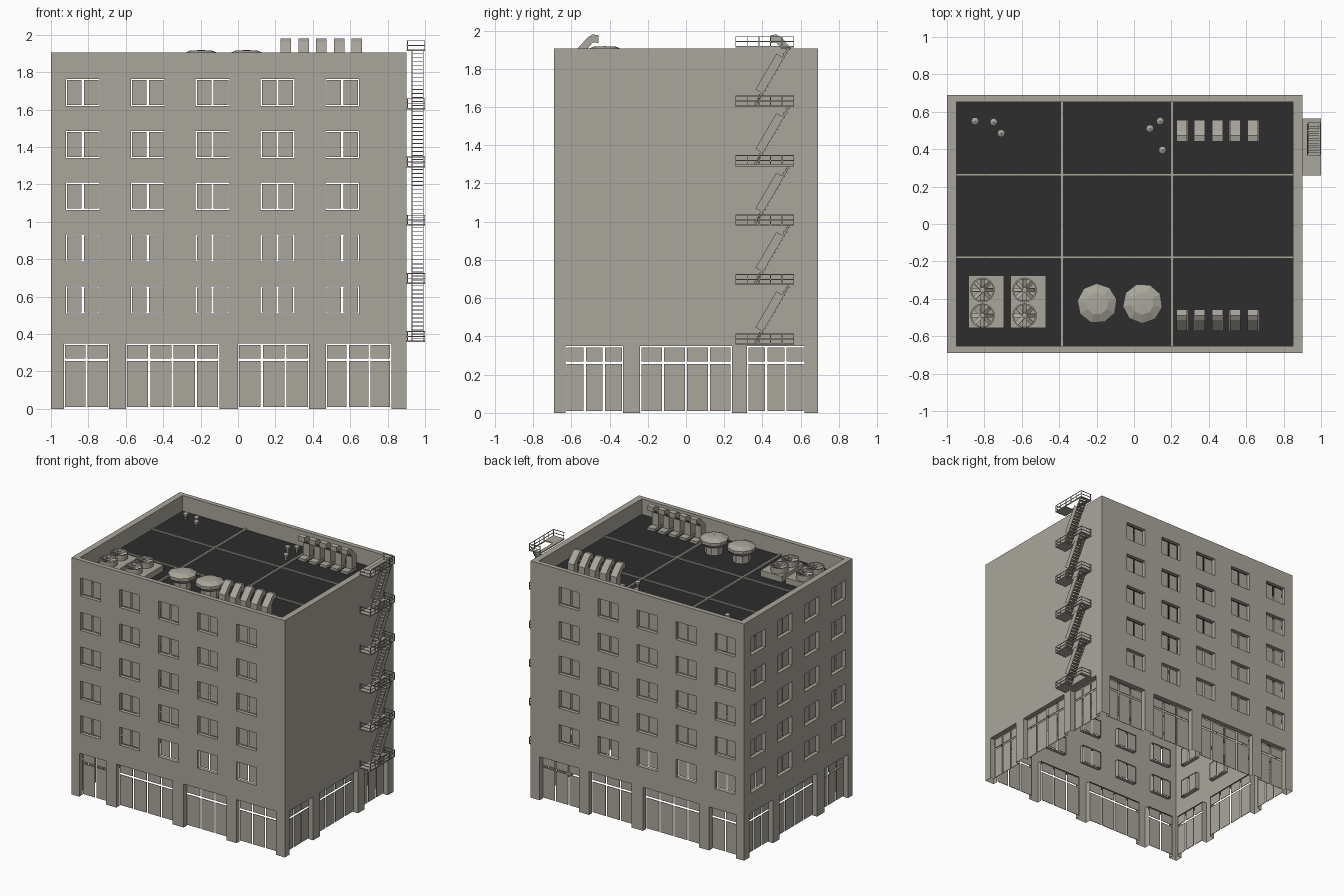
import bpy, bmesh, math
from mathutils import Vector, Matrix

if "Cube" in bpy.data.objects:
    bpy.data.objects.remove(bpy.data.objects["Cube"])

def mat(name, c):
    m = bpy.data.materials.new(name)
    m.diffuse_color = (*c, 1)
    m.use_nodes = True
    m.node_tree.nodes["Principled BSDF"].inputs["Base Color"].default_value = m.diffuse_color
    return m

STONE = mat("warm_grey_stone", (0.40, 0.385, 0.33))
TAR = mat("dark_roof_tar", (0.026, 0.026, 0.026))
X0, X1, Y, TOP, ROOF = -1.0, 0.9, 0.69, 1.905, 1.78

def finish(bm, name, m=STONE):
    me = bpy.data.meshes.new(name)
    bm.to_mesh(me)
    bm.free()
    me.materials.append(m)
    ob = bpy.data.objects.new(name, me)
    bpy.context.collection.objects.link(ob)
    return ob

def box(bm, x0, x1, y0, y1, z0, z1):
    mx = Matrix.Translation(((x0+x1)/2, (y0+y1)/2, (z0+z1)/2)) @ \
        Matrix.Diagonal((abs(x1-x0), abs(y1-y0), abs(z1-z0), 1))
    bmesh.ops.create_cube(bm, size=1, matrix=mx)

def bar(bm, a, b, w, h):
    """Rectangular bar from a to b."""
    a, b = Vector(a), Vector(b)
    d = b - a
    mx = Matrix.Translation((a+b)/2) @ d.to_track_quat('Y', 'Z').to_matrix().to_4x4() @ \
        Matrix.Diagonal((w, d.length, h, 1))
    bmesh.ops.create_cube(bm, size=1, matrix=mx)

def lathe(bm, cx, cy, prof, n, turn=0.0):
    rings = [[bm.verts.new((cx + r*math.cos(turn + 2*math.pi*i/n),
                            cy + r*math.sin(turn + 2*math.pi*i/n), z)) for i in range(n)]
             for r, z in prof]
    for a, b in zip(rings, rings[1:]):
        for i in range(n):
            j = (i+1) % n
            bm.faces.new((a[i], a[j], b[j], b[i]))
    return rings

# ---- walls: sheet with openings, reveals and loose glass panes ----
def wall(name, at, out, u0, u1, shops, wins):
    holes = [(a, b, 0.0, 0.35, n, 0.04) for a, b, n in shops]
    holes += [(c-0.09, c+0.09, 0.51+0.277*k, 0.655+0.277*k, 2, 0.03)
              for c in wins for k in range(5)]
    us = sorted({u0, u1} | {h[0] for h in holes} | {h[1] for h in holes})
    zs = sorted({0.0, TOP} | {h[2] for h in holes} | {h[3] for h in holes})
    bm = bmesh.new()

    def quad(pts):
        return bm.faces.new([bm.verts.new(at(*p)) for p in pts])
    for a, b in zip(us, us[1:]):
        for c, d in zip(zs, zs[1:]):
            mu, mz = (a+b)/2, (c+d)/2
            if any(h[0] < mu < h[1] and h[2] < mz < h[3] for h in holes):
                continue
            f = quad([(a, c, 0), (b, c, 0), (b, d, 0), (a, d, 0)])
            f.normal_update()
            if f.normal.dot(Vector(out)) < 0:
                f.normal_flip()
    bmesh.ops.remove_doubles(bm, verts=bm.verts, dist=1e-5)
    flip = Vector(at(1, 0, 0)) - Vector(at(0, 0, 0))
    right = flip.cross(Vector((0, 0, 1))).dot(Vector(out)) > 0
    for a, b, c, d, n, dep in holes:
        loop = [(a, c), (b, c), (b, d), (a, d)]
        for i in range(4):
            if i == 0 and c == 0:
                continue
            p, q = loop[i], loop[(i+1) % 4]
            f = quad([(*p, 0), (*q, 0), (*q, dep), (*p, dep)])
            if not right:
                f.normal_flip()
    finish(bm, name + "_wall")
    bm = bmesh.new()
    for a, b, c, d, n, dep in holes:
        g = 0.006
        rows = [(0.01, 0.255), (0.27, 0.341)] if c == 0 else [(c+g, d-g)]
        w = (b-a)/n
        for i in range(n):
            for z0, z1 in rows:
                p = at(a + i*w + g, z0, dep-0.004)
                q = at(a + (i+1)*w - g, z1, dep)
                box(bm, p[0], q[0], p[1], q[1], z0, z1)
    finish(bm, name + "_panes")

LONG = [(-0.93, -0.69, 2), (-0.60, -0.10, 4), (0.0, 0.38, 3), (0.47, 0.82, 3)]
SHORT = [(-0.63, -0.33, 3), (-0.24, 0.24, 4), (0.32, 0.62, 3)]
LWIN = [-0.83 + 0.347*i for i in range(5)]
wall("front", lambda u, z, d: (u, -Y+d, z), (0, -1, 0), X0, X1, LONG, LWIN)
wall("back", lambda u, z, d: (u, Y-d, z), (0, 1, 0), X0, X1, LONG, LWIN)
wall("right", lambda u, z, d: (X1-d, u, z), (1, 0, 0), -Y, Y, SHORT, [])
wall("left", lambda u, z, d: (X0+d, u, z), (-1, 0, 0), -Y, Y, SHORT, [-0.51, -0.17, 0.17, 0.51])

# ---- parapet: top rim and inner faces ----
t, ty = 0.05, 0.037
bm = bmesh.new()
rings = []
for i, z in ((0, TOP), (1, TOP), (1, ROOF)):
    a, b, c = X0 + i*t, X1 - i*t, Y - i*ty
    rings.append([bm.verts.new(p) for p in ((a, -c, z), (b, -c, z), (b, c, z), (a, c, z))])
for r, s in zip(rings, rings[1:]):
    for i in range(4):
        j = (i+1) % 4
        bm.faces.new((r[i], r[j], s[j], s[i]))
finish(bm, "parapet")

# ---- roof deck and seams ----
bm = bmesh.new()
bm.faces.new([bm.verts.new(p) for p in ((X0+t, -Y+ty, ROOF), (X1-t, -Y+ty, ROOF),
                                        (X1-t, Y-ty, ROOF), (X0+t, Y-ty, ROOF))])
finish(bm, "roof_deck", TAR)
bm = bmesh.new()
for x in (-0.385, 0.203):
    box(bm, x-0.008, x+0.008, -Y+ty, Y-ty, ROOF, ROOF+0.012)
for y in (-0.178, 0.263):
    box(bm, X0+t, X1-t, y-0.007, y+0.007, ROOF, ROOF+0.011)
finish(bm, "roof_seams")

# ---- cooling units with fans ----
for k, (a, b) in enumerate(((-0.885, -0.695), (-0.66, -0.47))):
    bm = bmesh.new()
    box(bm, a, b, -0.555, -0.275, ROOF, 1.828)
    cx = a + 0.075
    for cy in (-0.353, -0.49):
        lathe(bm, cx, cy, [(0.066, 1.828), (0.066, 1.872), (0.058, 1.872), (0.058, 1.828)], 16)
        lathe(bm, cx, cy, [(0.014, 1.828), (0.014, 1.866), (0.0005, 1.868)], 8)
        for i in range(8):
            mx = Matrix.Translation((cx, cy, 1.855)) @ Matrix.Rotation(i*math.pi/4, 4, 'Z') @ \
                Matrix.Translation((0.034, 0, 0)) @ Matrix.Rotation(0.6, 4, 'X') @ \
                Matrix.Diagonal((0.046, 0.024, 0.003, 1))
            bmesh.ops.create_cube(bm, size=1, matrix=mx)
    finish(bm, "cooling_unit_%d" % (k+1))

# ---- large mushroom vents ----
for k, cx in enumerate((-0.197, 0.046)):
    bm = bmesh.new()
    lathe(bm, cx, -0.425, [(0.07, ROOF), (0.07, 1.85), (0.09, 1.85), (0.107, 1.872), (0.107, 1.895),
                           (0.06, 1.915), (0.0005, 1.918)], 9, 0.2 + 0.3*k)
    finish(bm, "mushroom_vent_%d" % (k+1))

# ---- small capped pipes ----
bm = bmesh.new()
for cx, cy in ((-0.85, 0.55), (-0.75, 0.545), (-0.71, 0.485),
               (0.085, 0.51), (0.14, 0.55), (0.152, 0.395)):
    lathe(bm, cx, cy, [(0.012, ROOF), (0.012, 1.812), (0.021, 1.812), (0.021, 1.828),
                       (0.0005, 1.84)], 8)
finish(bm, "capped_pipes")

# ---- gooseneck ducts, one row facing back and one facing front ----
PROF = [(0, ROOF), (0, 1.9), (0.06, 1.965), (0.085, 1.98), (0.115, 1.975),
        (0.115, 1.935), (0.085, 1.938), (0.055, 1.9), (0.055, ROOF)]
for name, base, s in (("front_ducts", -0.573, 1), ("back_ducts", 0.557, -1)):
    bm = bmesh.new()
    for i in range(5):
        cx = 0.256 + 0.095*i
        f = bm.faces.new([bm.verts.new((cx-0.028, base + s*u, z)) for u, z in PROF])
        ext = bmesh.ops.extrude_face_region(bm, geom=[f])['geom']
        bmesh.ops.translate(bm, vec=(0.056, 0, 0),
                            verts=[v for v in ext if isinstance(v, bmesh.types.BMVert)])
        y0, y1 = sorted((base, base + s*0.115))
        box(bm, cx-0.032, cx+0.032, y0, y1, ROOF, ROOF+0.02)
    bmesh.ops.recalc_face_normals(bm, faces=bm.faces)
    finish(bm, name)

# ---- fire escape: platforms, railings and stairs ----
for k in range(6):
    z = 0.357 + 0.311*k
    bm = bmesh.new()
    box(bm, 0.9, 1.0, 0.258, 0.368, z, z+0.008)
    box(bm, 0.9, 0.928, 0.368, 0.565, z, z+0.008)
    box(bm, 0.928, 1.0, 0.54, 0.565, z, z+0.008)
    box(bm, 0.994, 1.0, 0.368, 0.54, z, z+0.008)
    finish(bm, "escape_platform_%d" % (k+1))
    bm = bmesh.new()
    for h in (0.03, 0.056):
        bar(bm, (0.998, 0.258, z+h), (0.998, 0.565, z+h), 0.004, 0.004)
        for y in (0.26, 0.563):
            bar(bm, (0.9, y, z+h), (1.0, y, z+h), 0.004, 0.004)
    for i in range(6):
        y = 0.26 + 0.0606*i
        box(bm, 0.996, 1.0, y-0.002, y+0.002, z, z+0.058)
    for y in (0.26, 0.563):
        box(bm, 0.904, 0.908, y-0.002, y+0.002, z, z+0.058)
    finish(bm, "escape_railing_%d" % (k+1))
    if k == 5:
        break
    bm = bmesh.new()
    lo, hi = Vector((0, 0.362, z+0.01)), Vector((0, 0.538, z+0.311))
    for x in (0.930, 0.990):
        o = Vector((x, 0, 0))
        bar(bm, lo+o, hi+o, 0.004, 0.01)
        # side panel above each stringer
        p, q = lo.lerp(hi, 0.2) + o, lo.lerp(hi, 0.82) + o
        up = Vector((0, -0.018, 0.012))
        bar(bm, p+up, q+up, 0.003, 0.036)
    for i in range(14):
        c = lo.lerp(hi, (i+0.5)/14)
        box(bm, 0.930, 0.990, c.y-0.012, c.y+0.012, c.z-0.002, c.z+0.002)
    finish(bm, "escape_stair_%d" % (k+1))
